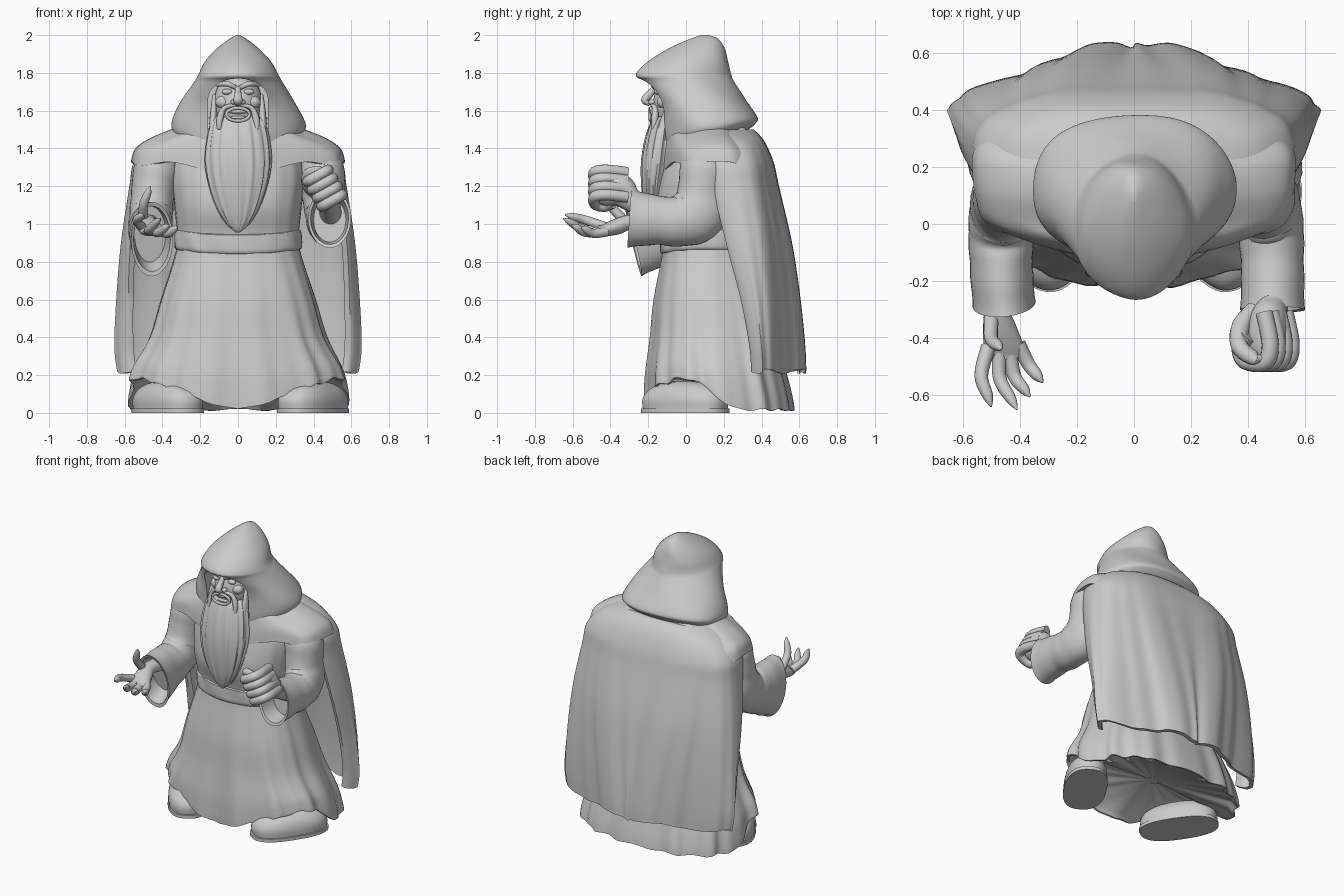
import bpy, bmesh, math
from math import sin, cos, pi, radians
from mathutils import Vector, Matrix

if "Cube" in bpy.data.objects:
    bpy.data.objects.remove(bpy.data.objects["Cube"])

stone = bpy.data.materials.new("plain grey")
stone.use_nodes = True
stone.diffuse_color = (0.6, 0.6, 0.6, 1)
stone.node_tree.nodes["Principled BSDF"].inputs["Base Color"].default_value = (0.6, 0.6, 0.6, 1)


def finish(name, bm, angle=50):
    bmesh.ops.recalc_face_normals(bm, faces=bm.faces)
    me = bpy.data.meshes.new(name)
    bm.to_mesh(me)
    bm.free()
    me.materials.append(stone)
    me.polygons.foreach_set("use_smooth", [True] * len(me.polygons))
    me.set_sharp_from_angle(angle=radians(angle))
    ob = bpy.data.objects.new(name, me)
    bpy.context.collection.objects.link(ob)
    return ob


def smooth(rows, steps=5):
    """Resample rows of numbers along a smooth curve."""
    out, last = [], len(rows) - 1
    for i in range(last):
        a, b, c, d = (rows[max(0, min(last, i + k))] for k in (-1, 0, 1, 2))
        for s in range(steps):
            t = s / steps
            out.append([0.5 * (2 * q + (r - p) * t + (2 * p - 5 * q + 4 * r - e) * t * t
                        + (3 * q - p - 3 * r + e) * t ** 3) for p, q, r, e in zip(a, b, c, d)])
    return out + [list(rows[-1])]


def loft(name, rings, angle=50):
    bm = bmesh.new()
    vs = [[bm.verts.new(p) for p in ring] for ring in rings]
    n = len(vs[0])
    for a, b in zip(vs, vs[1:]):
        for j in range(n):
            k = (j + 1) % n
            bm.faces.new((a[j], a[k], b[k], b[j]))
    bm.faces.new(vs[0])
    bm.faces.new(vs[-1])
    return finish(name, bm, angle)


def oval(th, hx, yf, yb, p=2.4, swell=0):
    """Point of a rounded-box outline seen from above."""
    c, s = cos(th), sin(th)
    k = 1 + swell
    x = hx * math.copysign(abs(c) ** (2 / p), c)
    y = (yb - yf) / 2 * math.copysign(abs(s) ** (2 / p), s)
    return x * k, (yf + yb) / 2 + y * k


def turn(n):
    return [2 * pi * j / n for j in range(n)]


def shrink(ring, k, shift):
    c = sum(ring, Vector()) / len(ring)
    return [c + (p - c) * k + Vector(shift) for p in ring]


def tube(name, rows, ref=(1, 0, 0), n=16, steps=5, hollow=0, wave=0):
    """Sweep an oval along rows of x, y, z, side radius, up radius."""
    rows = smooth(rows, steps)
    pts = [Vector(r[:3]) for r in rows]
    rings = []
    for i, r in enumerate(rows):
        t = (pts[min(i + 1, len(pts) - 1)] - pts[max(i - 1, 0)]).normalized()
        side = (Vector(ref) - t * t.dot(Vector(ref))).normalized()
        up = t.cross(side)
        w = 1 + wave * sin(i * 1.5)
        rings.append([pts[i] + side * cos(a) * max(r[3], .002) * w + up * sin(a) * max(r[4], .002) * w
                      for a in turn(n)])
    if hollow:
        rim = rings[-1]
        rings += [shrink(rim, .88, -t * .005), shrink(rim, .75, -t * hollow)]
    return loft(name, rings)


def ball(name, at, size, seg=24):
    bm = bmesh.new()
    bmesh.ops.create_uvsphere(bm, u_segments=seg, v_segments=seg // 2, radius=1,
                              matrix=Matrix.Translation(at) @ Matrix.Diagonal((*size, 1)))
    return finish(name, bm)


# Robe skirt and torso: height, half width, front, back
body = smooth([(0, .575, -.215, .57), (.07, .57, -.215, .56), (.2, .545, -.21, .53), (.4, .465, -.188, .475),
               (.6, .408, -.17, .425), (.85, .33, -.125, .34), (.95, .322, -.127, .33),
               (1.1, .337, -.165, .38), (1.3, .35, -.13, .4), (1.45, .25, -.08, .32)])


def robe_point(th, row):
    z, hx, yf, yb = row
    low = max(0, 1 - z / .9)
    fold = low * (.022 * sin(13 * th + .6 + z) + .014 * sin(22 * th + 2)) + .004 * sin(17 * th)
    x, y = oval(th, hx, yf, yb, 2.5, fold)
    f = min(1, max(0, y / .3))
    lift = .01 + .165 * min(1, abs(x) / .5) ** 1.2 * (1 - f * f * (3 - 2 * f)) + .012 * sin(9 * th) ** 2
    return Vector((x, y, z + lift * max(0, 1 - z / .5) ** 2))


rings = [[robe_point(th, r) for th in turn(120)] for r in body]
hem = rings[0]
rings = [shrink(hem, .1, (0, 0, .06)), shrink(hem, .92, (0, 0, .03)), shrink(hem, .97, (0, 0, 0))] + rings
loft("robe", rings)

# Belt
belt = smooth([(.85, .31, -.11, .32), (.86, .335, -.133, .345), (.91, .337, -.137, .345),
               (.945, .334, -.137, .345), (.955, .33, -.135, .34), (.96, .31, -.11, .32)], 3)
loft("belt", [[Vector((*oval(th, *r[1:], 2.4, .008 * sin(11 * th + r[0] * 30)),
                       r[0] + .012 * cos(2 * th))) for th in turn(80)] for r in belt])

# Shoulder mantle, dipping towards the chest
mantle = smooth([(1.56, .2, -.03, .3), (1.495, .34, -.055, .33), (1.445, .46, -.07, .37),
                 (1.39, .54, -.08, .4), (1.32, .565, -.085, .415)])


def mantle_point(th, r):
    x, y = oval(th, *r[1:], 3, .01 * sin(9 * th))
    dip = .06 * math.exp(-(x / .22) ** 2) if y < .1 else 0
    return Vector((x, y - dip, r[0] - dip * (1.56 - r[0]) * 4 + .012 * cos(6 * th)))


rings = [[mantle_point(th, r) for th in turn(96)] for r in mantle]
rings += [shrink(rings[-1], .94, (0, 0, 0)), shrink(rings[-1], .85, (0, 0, .05))]
loft("mantle", rings)

# Cape: height, half width, middle y, depth, roundness
cape = smooth([(1.5, .31, .16, .2, 2.6), (1.44, .45, .2, .215, 2.7), (1.33, .55, .235, .23, 2.6),
               (1.2, .575, .255, .24, 2.4), (.9, .62, .315, .25, 2), (.6, .645, .37, .24, 1.6),
               (.35, .655, .4, .235, 1.35), (.22, .64, .405, .235, 1.3)])
rings = []
for z, hx, yc, d, p in cape:
    drop = (1.5 - z) / 1.28
    outer, inner = [], []
    for j in range(97):
        th = radians(-24 + 228 * j / 96)
        fold = drop * abs(sin(th)) * (.07 * cos(8 * th + pi) + .025 * sin(17 * th + 1) + .015 * sin(26 * th))
        for line, gap in ((outer, 0), (inner, .03)):
            x, y = oval(th, hx - gap, yc - d + gap, yc + d - gap, p, fold)
            line.append(Vector((x, y, z + drop * .012 * sin(7 * th))))
    rings.append(outer + inner[::-1])
loft("cape", rings)

# Hood: height, half width, front, back, roundness, backward rise
hood_rows = smooth([(1.43, .18, -.09, .2, 2.2, .02), (1.45, .3, -.115, .31, 2.2, .04),
                    (1.495, .35, -.125, .37, 2.2, .04), (1.55, .35, -.135, .378, 2.2, .02),
                    (1.65, .3, -.16, .315, 2.1, .01), (1.75, .235, -.225, .255, 2, 0),
                    (1.79, .212, -.265, .24, 1.9, 0), (1.86, .175, -.2, .225, 2, 0),
                    (1.93, .11, -.09, .205, 2.1, 0), (1.98, .045, .02, .17, 2.1, 0), (2, .01, .08, .12, 2, 0)])
hood = loft("hood", [[Vector((*oval(th, hx, yf, yb, p, .01 * sin(5 * th + z * 22)), z + rise * sin(th)))
                      for th in turn(96)] for z, hx, yf, yb, p, rise in hood_rows])

# Face opening cut into the hood
arch = [(-.16, 1.3), (.16, 1.3)] + [(.16 * cos(a), 1.64 + .13 * sin(a) ** .8)
                                    for a in (pi * k / 24 for k in range(24))] + [(-.16, 1.64)]
cutter = loft("hood_cutter", [[Vector((x, y, z)) for x, z in arch] for y in (-.5, -.02)])
cutter.hide_render = True
cut = hood.modifiers.new("opening", "BOOLEAN")
cut.operation, cut.solver, cut.object = "DIFFERENCE", "EXACT", cutter
bpy.context.view_layer.objects.active = hood
bpy.ops.object.modifier_apply(modifier=cut.name)
bpy.data.objects.remove(cutter)
hood.data.set_sharp_from_angle(angle=radians(50))

# Face
ball("head", (0, -.04, 1.63), (.13, .135, .17), 32)
tube("nose", [(0, -.165, 1.725, .014, .012), (0, -.19, 1.69, .018, .02), (0, -.218, 1.655, .024, .02),
              (0, -.19, 1.635, .018, .012)])
tube("lips", [(.062 * cos(a), -.178 - .012 * sin(a / 2), 1.58 + .034 * sin(a), .009, .009)
              for a in turn(12) + [2 * pi]], (0, 1, 0), 10, 2)
ball("upper_teeth", (0, -.165, 1.595), (.05, .02, .012))
ball("lower_teeth", (0, -.163, 1.563), (.042, .02, .01))
for s, side in ((1, "left"), (-1, "right")):
    ball(side + "_eye", (s * .058, -.15, 1.7), (.028, .018, .016))
    ball(side + "_cheek", (s * .075, -.12, 1.645), (.045, .035, .035))
    ball(side + "_nostril", (s * .022, -.18, 1.645), (.017, .02, .014))
    tube(side + "_brow", [(s * .012, -.165, 1.722, .01, .012), (s * .06, -.17, 1.742, .016, .014),
                          (s * .115, -.125, 1.735, .008, .008)], (0, 1, 0))
    tube(side + "_moustache", [(s * .01, -.18, 1.63, .01, .01), (s * .07, -.165, 1.615, .014, .012),
                               (s * .095, -.165, 1.56, .018, .018), (s * .1, -.175, 1.5, .01, .01)], (0, 1, 0))
    tube(side + "_sideburn", [(s * .125, -.05, 1.68, .01, .02), (s * .128, -.08, 1.6, .018, .035),
                              (s * .135, -.1, 1.5, .02, .05)])

# Beard with long strands
beard = smooth([(1.57, .11, -.16, -.04), (1.54, .14, -.185, -.04), (1.45, .162, -.215, -.04),
                (1.33, .172, -.235, -.05), (1.2, .152, -.235, -.08), (1.08, .11, -.22, -.1),
                (1, .06, -.2, -.12), (.955, .01, -.18, -.15)])
loft("beard", [[Vector((*oval(th, *r[1:], 2.1, .03 * sin(15 * th + 5 * r[0]) + .015 * sin(26 * th)), r[0]))
                for th in turn(96)] for r in beard])

# Sleeves
tube("left_sleeve", [(.4, .13, 1.37, .09, .1), (.44, .1, 1.29, .12, .13), (.45, .085, 1.17, .115, .13),
                     (.47, .06, 1.06, .115, .155), (.48, -.03, 1.015, .115, .135),
                     (.485, -.15, 1.02, .11, .13), (.485, -.3, 1.03, .113, .155)],
     n=32, hollow=.12, wave=.012)
tube("right_sleeve", [(-.4, .13, 1.37, .09, .1), (-.43, .1, 1.29, .12, .13), (-.45, .085, 1.17, .115, .13),
                      (-.46, .06, 1.05, .115, .155), (-.465, -.03, .98, .115, .14),
                      (-.465, -.15, .95, .11, .17), (-.455, -.28, .92, .11, .2)],
     n=32, hollow=.12, wave=.012)

# Left fist: fingers stacked along a slanted line and curled inwards
tube("left_wrist", [(.49, -.15, 1.05, .06, .06), (.485, -.28, 1.12, .055, .06), (.47, -.35, 1.175, .07, .09),
                    (.465, -.43, 1.185, .07, .09), (.465, -.48, 1.185, .05, .07)], n=20)
stack, along = Vector((.49, 0, -.87)), Vector((.87, 0, .49))
for i in range(4):
    c = Vector((.425, 0, 1.255)) + stack * .05 * i
    path = [(.035, -.31), (.06, -.42), (.04, -.483), (-.04, -.48), (-.062, -.43), (-.03, -.39)]
    tube(f"left_finger_{i + 1}", [(*(c + along * d + Vector((0, y, 0))), .03, .03) for d, y in path], stack)
tube("left_thumb", [(.42, -.3, 1.15, .03, .03), (.375, -.36, 1.2, .034, .034), (.37, -.43, 1.26, .03, .03),
                    (.42, -.47, 1.285, .026, .022), (.45, -.47, 1.29, .01, .01)])

# Right open hand: palm up, fingers spread and ending in long nails
tube("right_palm", [(-.47, -.15, 1, .055, .05), (-.48, -.29, 1.01, .045, .04), (-.47, -.37, .985, .06, .042),
                    (-.455, -.44, .965, .068, .03), (-.45, -.475, .965, .05, .016)], n=20)
fingers = [((-.51, -.43, .985), (-.535, -.53, 1.02), (-.5, -.64, 1.05)),
           ((-.47, -.44, .965), (-.47, -.54, .97), (-.41, -.65, 1.03)),
           ((-.435, -.44, .96), (-.42, -.53, .955), (-.365, -.605, .995)),
           ((-.405, -.42, .96), (-.37, -.49, .95), (-.32, -.555, .985)),
           ((-.5, -.33, 1.02), (-.5, -.4, 1.1), (-.465, -.44, 1.2))]
for i, (a, b, c) in enumerate(fingers):
    a, b, c = Vector(a), Vector(b), Vector(c)
    tip = b.lerp(c, .65)
    name = f"right_finger_{i + 1}" if i < 4 else "right_thumb"
    tube(name, [(*a, .026, .026), (*b, .024, .024), (*tip, .019, .019), (*c, .003, .003)])

# Shoes: sole slab and rounded upper, toes turned in
for s, side, x in ((1, "left", .4), (-1, "right", -.375)):
    place = Matrix.Translation((x, 0, 0)) @ Matrix.Rotation(s * radians(-33), 4, "Z")
    sole = [(0, 1), (.022, 1), (.024, .95)]
    upper = [(.024, .96), (.07, .97), (.11, .88), (.14, .7), (.16, .45), (.168, .1)]
    for part, rows in (("sole", sole), ("shoe", smooth(upper, 3))):
        loft(f"{side}_{part}", [[place @ Vector((*oval(th, .135 * k, -.26 * k, .25 * k, 2.5), z))
                                 for th in turn(40)] for z, k in rows], 40)
